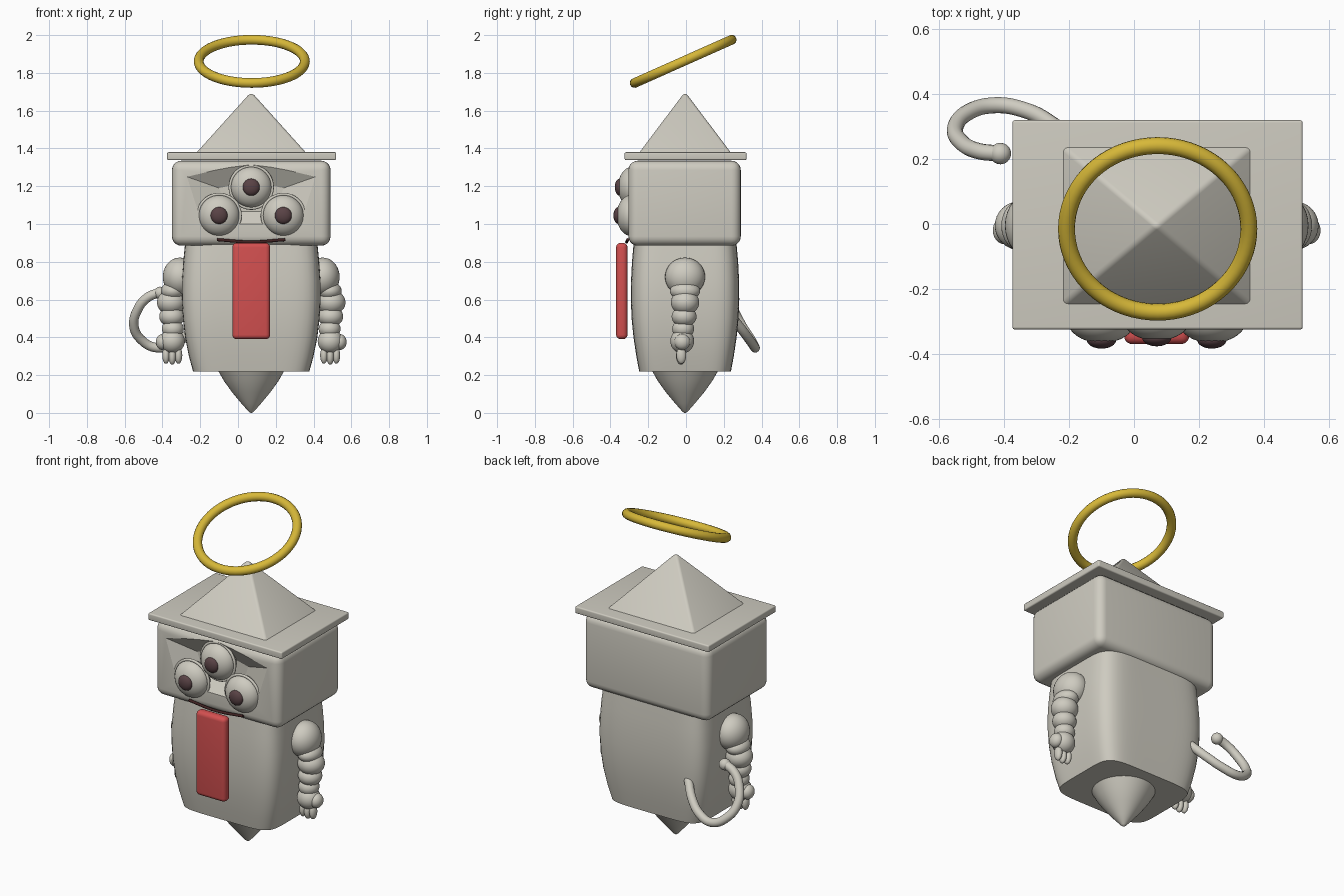
import bpy, bmesh, math
from mathutils import Vector, Matrix

if "Cube" in bpy.data.objects:
    bpy.data.objects.remove(bpy.data.objects["Cube"])

CX, CY = 0.07, -0.005   # axis of the figure


def material(name, rgb):
    m = bpy.data.materials.new(name)
    m.use_nodes = True
    m.diffuse_color = (*rgb, 1)
    m.node_tree.nodes["Principled BSDF"].inputs["Base Color"].default_value = (*rgb, 1)
    return m


CLAY = material("warm grey clay", (0.62, 0.60, 0.53))
GOLD = material("gold", (0.68, 0.48, 0.04))
RED = material("tongue red", (0.65, 0.08, 0.08))
BROWN = material("pupil brown", (0.10, 0.055, 0.06))
DARK = material("mouth dark", (0.05, 0.015, 0.015))


def finish(name, bm, mat, angle=40):
    bmesh.ops.recalc_face_normals(bm, faces=bm.faces)
    me = bpy.data.meshes.new(name)
    bm.to_mesh(me)
    bm.free()
    me.materials.append(mat)
    ob = bpy.data.objects.new(name, me)
    bpy.context.collection.objects.link(ob)
    bpy.ops.object.select_all(action='DESELECT')
    ob.select_set(True)
    bpy.context.view_layer.objects.active = ob
    bpy.ops.object.shade_smooth_by_angle(angle=math.radians(angle))
    return ob


def box(name, lo, hi, bevel, mat):
    lo, hi = Vector(lo), Vector(hi)
    bm = bmesh.new()
    bmesh.ops.create_cube(bm, size=1)
    for v in bm.verts:
        v.co = (lo + hi) / 2 + v.co * (hi - lo)
    bmesh.ops.bevel(bm, geom=bm.edges[:], offset=bevel, segments=5, profile=0.5, affect='EDGES')
    return finish(name, bm, mat)


def ball(name, centre, radii, mat):
    bm = bmesh.new()
    bmesh.ops.create_uvsphere(bm, u_segments=32, v_segments=20, radius=1)
    for v in bm.verts:
        v.co = Vector(centre) + v.co * Vector(radii)
    return finish(name, bm, mat)


def loft(name, rings, power, mat, n=64):
    """Stack of rounded-square rings given as (z, x radius, y radius)."""
    bm = bmesh.new()
    loops = []
    for z, rx, ry in rings:
        loop = []
        for i in range(n):
            a = math.tau * i / n
            c, s = math.cos(a), math.sin(a)
            k = (abs(c) ** power + abs(s) ** power) ** (-1 / power)
            loop.append(bm.verts.new((CX + rx * c * k, CY + ry * s * k, z)))
        loops.append(loop)
    for a, b in zip(loops, loops[1:]):
        for i in range(n):
            j = (i + 1) % n
            bm.faces.new((a[i], a[j], b[j], b[i]))
    bm.faces.new(loops[0])
    bm.faces.new(loops[-1])
    return finish(name, bm, mat)


def ring(name, centre, rot, major, minor, mat):
    bm = bmesh.new()
    n, m = 72, 14
    grid = []
    for i in range(n):
        a = math.tau * i / n
        row = []
        for j in range(m):
            b = math.tau * j / m
            r = major + minor * math.cos(b)
            row.append(bm.verts.new((r * math.cos(a), r * math.sin(a), minor * math.sin(b))))
        grid.append(row)
    for i in range(n):
        for j in range(m):
            p, q, k = grid[i], grid[(i + 1) % n], (j + 1) % m
            bm.faces.new((p[j], q[j], q[k], p[k]))
    bm.transform(Matrix.Translation(centre) @ Matrix.Rotation(math.radians(rot), 4, 'X'))
    return finish(name, bm, mat)


def tube(name, points, radius, mat):
    cu = bpy.data.curves.new(name, 'CURVE')
    cu.dimensions = '3D'
    cu.bevel_depth = radius
    cu.bevel_resolution = 5
    cu.resolution_u = 8
    cu.use_fill_caps = True
    sp = cu.splines.new('BEZIER')
    sp.bezier_points.add(len(points) - 1)
    for bp, p in zip(sp.bezier_points, points):
        bp.co = p
        bp.handle_left_type = bp.handle_right_type = 'AUTO'
    cu.materials.append(mat)
    ob = bpy.data.objects.new(name, cu)
    bpy.context.collection.objects.link(ob)
    return ob


# Body and the pointed base under it
loft("body", [(0.22, 0.308, 0.243), (0.3, 0.33, 0.258), (0.4, 0.35, 0.273), (0.5, 0.362, 0.283),
              (0.6, 0.368, 0.287), (0.7, 0.367, 0.286), (0.8, 0.36, 0.281), (0.9, 0.35, 0.272)], 6, CLAY, 96)
loft("base_spike", [(0.0, 0.004, 0.004), (0.008, 0.015, 0.015), (0.05, 0.052, 0.052), (0.11, 0.102, 0.102),
                    (0.17, 0.145, 0.145), (0.225, 0.176, 0.176)], 2, CLAY)

# Head with a faceted hollow behind the eyes
head = box("head", (-0.35, -0.305, 0.885), (0.49, 0.29, 1.335), 0.05, CLAY)
outer = [(-0.34, 1.25), (-0.02, 1.325), (0.02, 1.325), (0.34, 1.25), (0.26, 1.0), (-0.26, 1.0)]
bm = bmesh.new()
for y, scale in ((-0.305 - 0.06, 1.5), (-0.305 + 0.06, 0.5)):
    for x, z in outer:
        bm.verts.new((CX + x * scale, y, 1.13 + (z - 1.13) * scale))
bmesh.ops.convex_hull(bm, input=bm.verts[:])
cutter = finish("face_hollow_cutter", bm, CLAY)
cutter.data.shade_flat()
cutter.hide_render = True
cutter.hide_set(True)
mod = head.modifiers.new("face_hollow", 'BOOLEAN')
mod.operation = 'DIFFERENCE'
mod.solver = 'EXACT'
mod.object = cutter

# Hat brim and pyramid roof
box("hat_brim", (-0.375, -0.325, 1.338), (0.52, 0.32, 1.38), 0.008, CLAY)
bm = bmesh.new()
tip = bm.verts.new((CX, CY, 1.70))
feet = [bm.verts.new((CX + sx * 0.295, CY + sy * 0.247, 1.372))
        for sx, sy in ((-1, -1), (1, -1), (1, 1), (-1, 1))]
bm.faces.new(feet)
for i in range(4):
    bm.faces.new((feet[i], feet[(i + 1) % 4], tip))
bmesh.ops.bevel(bm, geom=[e for e in bm.edges if tip in e.verts], offset=0.012,
                segments=3, profile=0.5, affect='EDGES')
finish("hat_roof", bm, CLAY, 30)

# Three eyes with rims and pupils
for name, x, z, shift in (("top", 0, 1.195, 0.007), ("right", -0.17, 1.045, 0), ("left", 0.17, 1.045, 0)):
    y = -0.292 + shift
    ball(name + "_eye", (CX + x, y, z), (0.108, 0.075, 0.108), CLAY)
    ring(name + "_eye_rim", (CX + x, y - 0.005, z), 90, 0.112, 0.008, CLAY)
    ball(name + "_pupil", (CX + x, y - 0.066, z), (0.045, 0.026, 0.045), BROWN)

# Mouth and tongue
tube("mouth", [(CX - 0.18, -0.308, 0.917), (CX, -0.314, 0.905), (CX + 0.18, -0.308, 0.917)], 0.008, DARK)
box("tongue", (-0.03, -0.37, 0.39), (0.17, -0.31, 0.9), 0.024, RED)

# Segmented arms: distance from axis, y, z, radii
ARM = [("shoulder", 0.378, 0, 0.72, (0.09, 0.106, 0.102)),
       ("upper_arm", 0.415, 0, 0.645, (0.064, 0.08, 0.05)),
       ("elbow", 0.423, 0, 0.585, (0.076, 0.075, 0.066)),
       ("forearm", 0.42, -0.005, 0.51, (0.067, 0.066, 0.055)),
       ("wrist", 0.415, -0.01, 0.445, (0.058, 0.058, 0.05)),
       ("hand", 0.418, -0.015, 0.38, (0.066, 0.063, 0.065)),
       ("thumb", 0.47, -0.015, 0.375, (0.035, 0.042, 0.042)),
       ("finger_1", 0.385, -0.02, 0.305, (0.02, 0.026, 0.045)),
       ("finger_2", 0.418, -0.022, 0.3, (0.02, 0.026, 0.045)),
       ("finger_3", 0.451, -0.02, 0.305, (0.02, 0.026, 0.045))]
for side, s in (("left", 1), ("right", -1)):
    for part, x, y, z, radii in ARM:
        ball(side + "_" + part, (CX + s * x, CY + y, z), radii, CLAY)

# Curled tail with a ball on its end
tube("tail", [(-0.19, 0.25, 0.5), (-0.26, 0.312, 0.42), (-0.34, 0.352, 0.365), (-0.43, 0.366, 0.345),
              (-0.51, 0.345, 0.385), (-0.551, 0.297, 0.46), (-0.53, 0.25, 0.55),
              (-0.48, 0.225, 0.61), (-0.41, 0.217, 0.64)], 0.025, CLAY)
ball("tail_tip", (-0.412, 0.217, 0.635), (0.033, 0.033, 0.033), CLAY)

# Tilted halo
ring("halo", (0.073, -0.015, 1.861), 24, 0.281, 0.026, GOLD)
